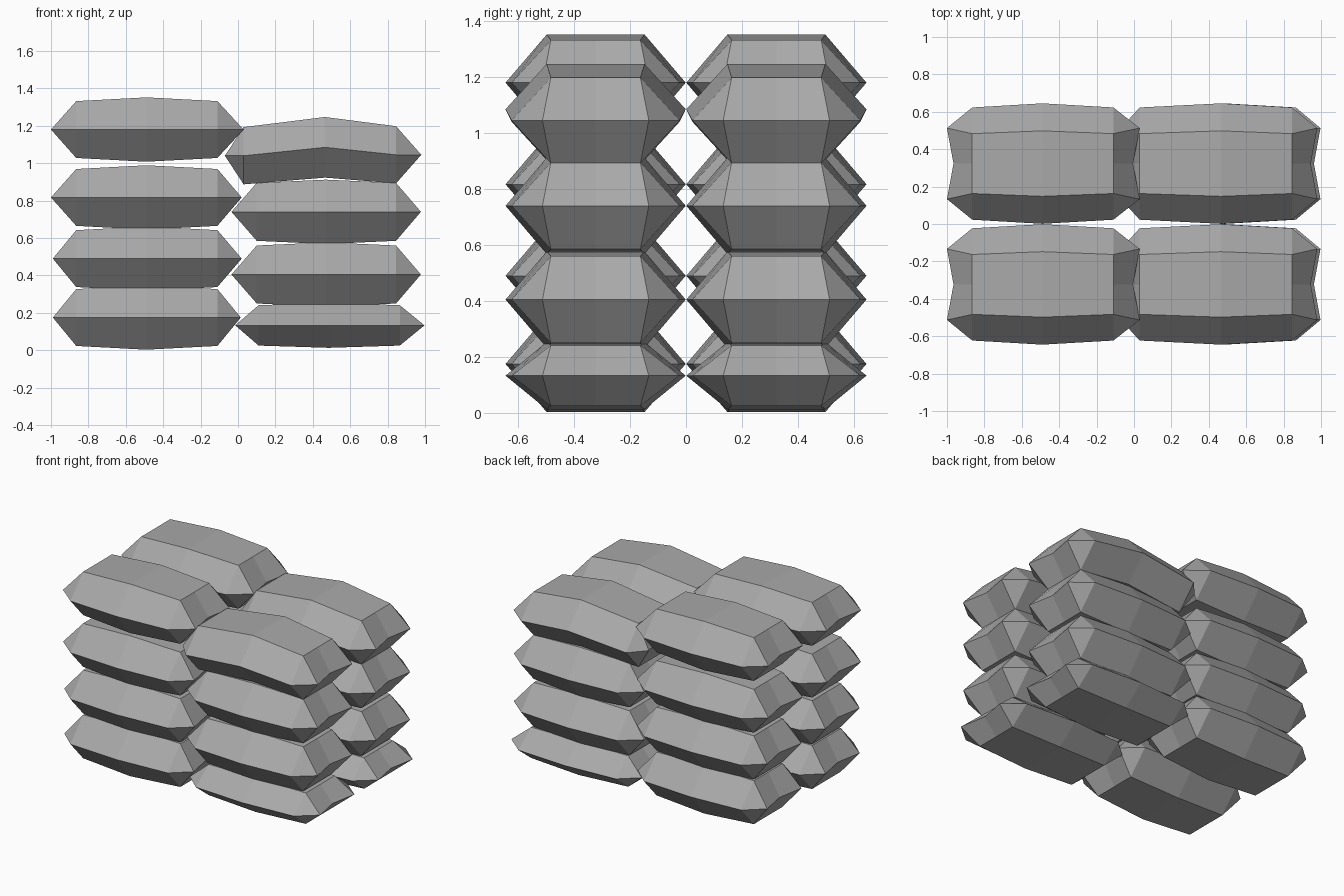
import bpy, bmesh

cube = bpy.data.objects.get("Cube")
if cube:
    bpy.data.objects.remove(cube, do_unlink=True)

grey = bpy.data.materials.new("sack_grey")
grey.use_nodes = True
colour = (0.4, 0.4, 0.4, 1)
grey.diffuse_color = colour
grey.node_tree.nodes["Principled BSDF"].inputs["Base Color"].default_value = colour

ROW_Y = 0.323
DENT = 0.035


def sack_mesh(name, xs, mids, end_h, mid_h):
    """Half a sack (y >= 0): three cross-sections and two dented, pointed ends."""
    tip0, a, c, b, tip1 = xs
    bm = bmesh.new()
    rings = []
    for x, z, h, flat, wide in ((a, mids[0], end_h, 0.16, 0.30),
                                (c, mids[1], mid_h, 0.175, 0.322),
                                (b, mids[2], end_h, 0.16, 0.30)):
        section = ((0, h), (flat, h), (wide, 0), (flat, -h), (0, -h))
        rings.append([bm.verts.new((x, y, z + dz)) for y, dz in section])
    # long top, side and bottom panels
    for r, s in zip(rings, rings[1:]):
        for i in range(4):
            bm.faces.new((r[i], s[i], s[i + 1], r[i + 1]))
    # gathered ends with an inward crease
    for ring, tip, z, inward in ((rings[0], tip0, mids[0], DENT),
                                 (rings[2], tip1, mids[2], -DENT)):
        corner = bm.verts.new((tip, 0.19, z))
        dent = bm.verts.new((tip + inward, 0, z))
        top, top_edge, side, low_edge, low = ring
        bm.faces.new((top, top_edge, corner, dent))
        bm.faces.new((top_edge, side, corner))
        bm.faces.new((side, low_edge, corner))
        bm.faces.new((low_edge, low, dent, corner))
    bmesh.ops.recalc_face_normals(bm, faces=bm.faces)
    if sum(f.normal.z for f in bm.faces if f.calc_center_median().z > max(mids)) < 0:
        bmesh.ops.reverse_faces(bm, faces=bm.faces)
    mesh = bpy.data.meshes.new(name)
    bm.to_mesh(mesh)
    bm.free()
    mesh.materials.append(grey)
    return mesh


def sack_pair(name, *shape):
    """Front and back copies of one sack, each mirrored about its own middle."""
    mesh = sack_mesh(name, *shape)
    for side, y in (("front", -ROW_Y), ("back", ROW_Y)):
        ob = bpy.data.objects.new(f"{name}_{side}", mesh)
        ob.location.y = y
        bpy.context.collection.objects.link(ob)
        mirror = ob.modifiers.new("mirror", 'MIRROR')
        mirror.use_axis = (False, True, False)


# right stack: four even sacks
for i, (tip0, tip1, z) in enumerate(((-0.99, 0.015, 0.175), (-0.99, 0.02, 0.49),
                                     (-1.0, 0.02, 0.817), (-1.0, 0.03, 1.18))):
    sack_pair(f"right_sack_{i + 1}", (tip0, -0.865, -0.49, -0.11, tip1), (z, z, z), 0.152, 0.172)

# left stack: flattened base, two even sacks and a sagging top sack
sack_pair("left_sack_1", (-0.015, 0.11, 0.485, 0.865, 0.997), (0.133,) * 3, 0.108, 0.12)
for i, z in ((2, 0.405), (3, 0.74)):
    sack_pair(f"left_sack_{i}", (-0.035, 0.10, 0.47, 0.845, 0.978), (z, z, z), 0.155, 0.172)
sack_pair("left_sack_4", (-0.07, 0.03, 0.465, 0.845, 0.98), (1.04, 1.085, 1.045), 0.153, 0.162)
